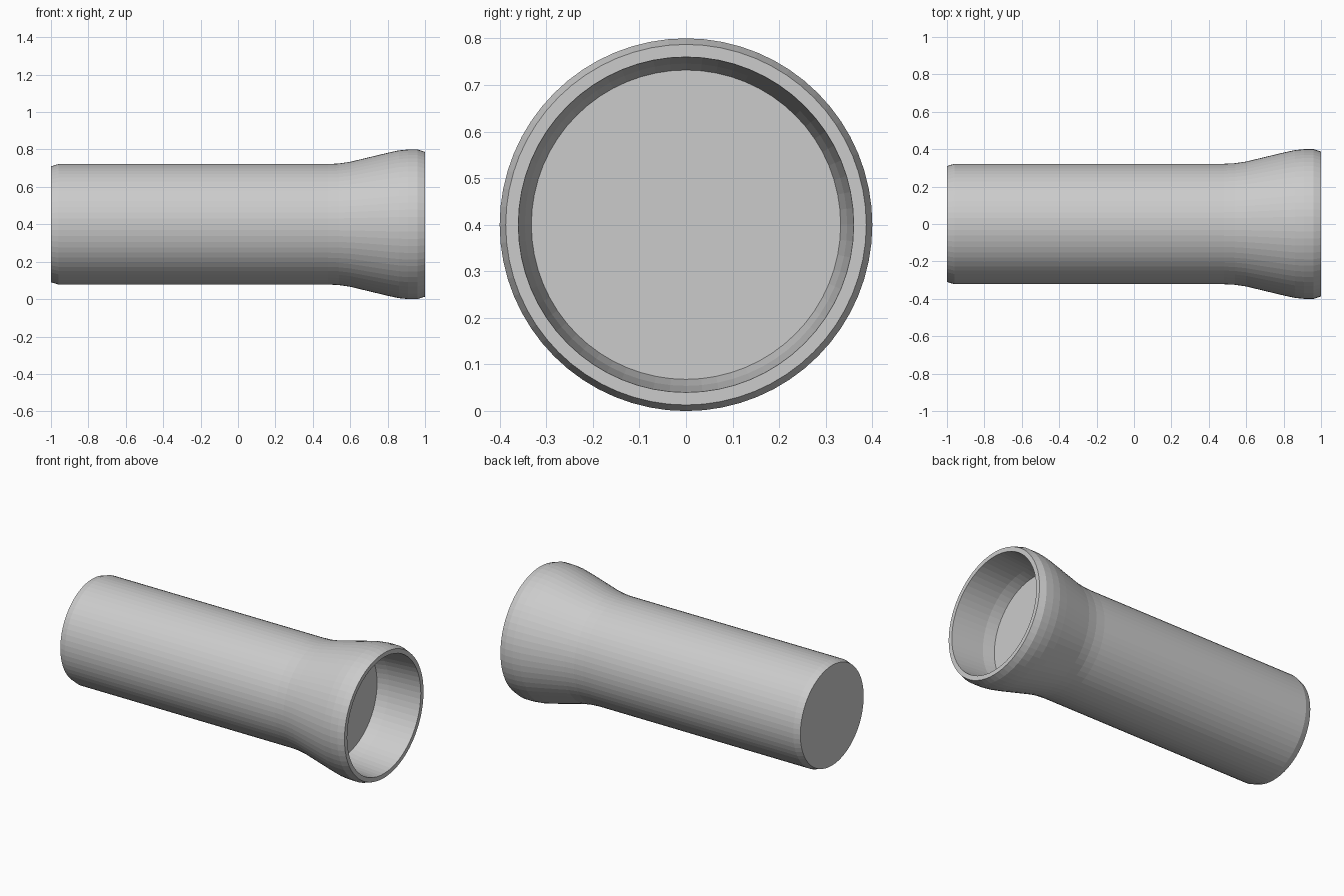
import bpy, bmesh, math

cube = bpy.data.objects.get("Cube")
if cube:
    bpy.data.objects.remove(cube, do_unlink=True)

SIDES = 64
AXIS_Z = 0.4

# Plain grey material
grey = bpy.data.materials.new("light_grey")
grey.use_nodes = True
color = (0.6, 0.6, 0.6, 1)
grey.diffuse_color = color
grey.node_tree.nodes["Principled BSDF"].inputs["Base Color"].default_value = color

# Profile as (x, radius): spigot end, barrel, flared bell, rim, socket wall, socket floor
profile = [
    (-1, 0.31), (-0.96, 0.322), (0.48, 0.322), (0.54, 0.325), (0.6, 0.334),
    (0.8, 0.382), (0.86, 0.395), (0.91, 0.4), (0.96, 0.4), (1, 0.387),
    (1, 0.36), (0.79, 0.346), (0.72, 0.332),
]


def revolve(name, points, material):
    """Sweep a profile around the x axis and cap both ends."""
    bm = bmesh.new()
    rings = []
    for x, r in points:
        ring = []
        for i in range(SIDES):
            a = 2 * math.pi * i / SIDES
            ring.append(bm.verts.new((x, r * math.sin(a), AXIS_Z + r * math.cos(a))))
        rings.append(ring)
    for a, b in zip(rings, rings[1:]):
        for i in range(SIDES):
            j = (i + 1) % SIDES
            bm.faces.new((a[i], a[j], b[j], b[i]))
    bm.faces.new(rings[0])
    bm.faces.new(rings[-1])
    bmesh.ops.recalc_face_normals(bm, faces=bm.faces[:])
    mesh = bpy.data.meshes.new(name)
    bm.to_mesh(mesh)
    bm.free()
    mesh.materials.append(material)
    obj = bpy.data.objects.new(name, mesh)
    bpy.context.collection.objects.link(obj)
    return obj


# Pipe with a flared socket end
revolve("socket_pipe", profile, grey)
